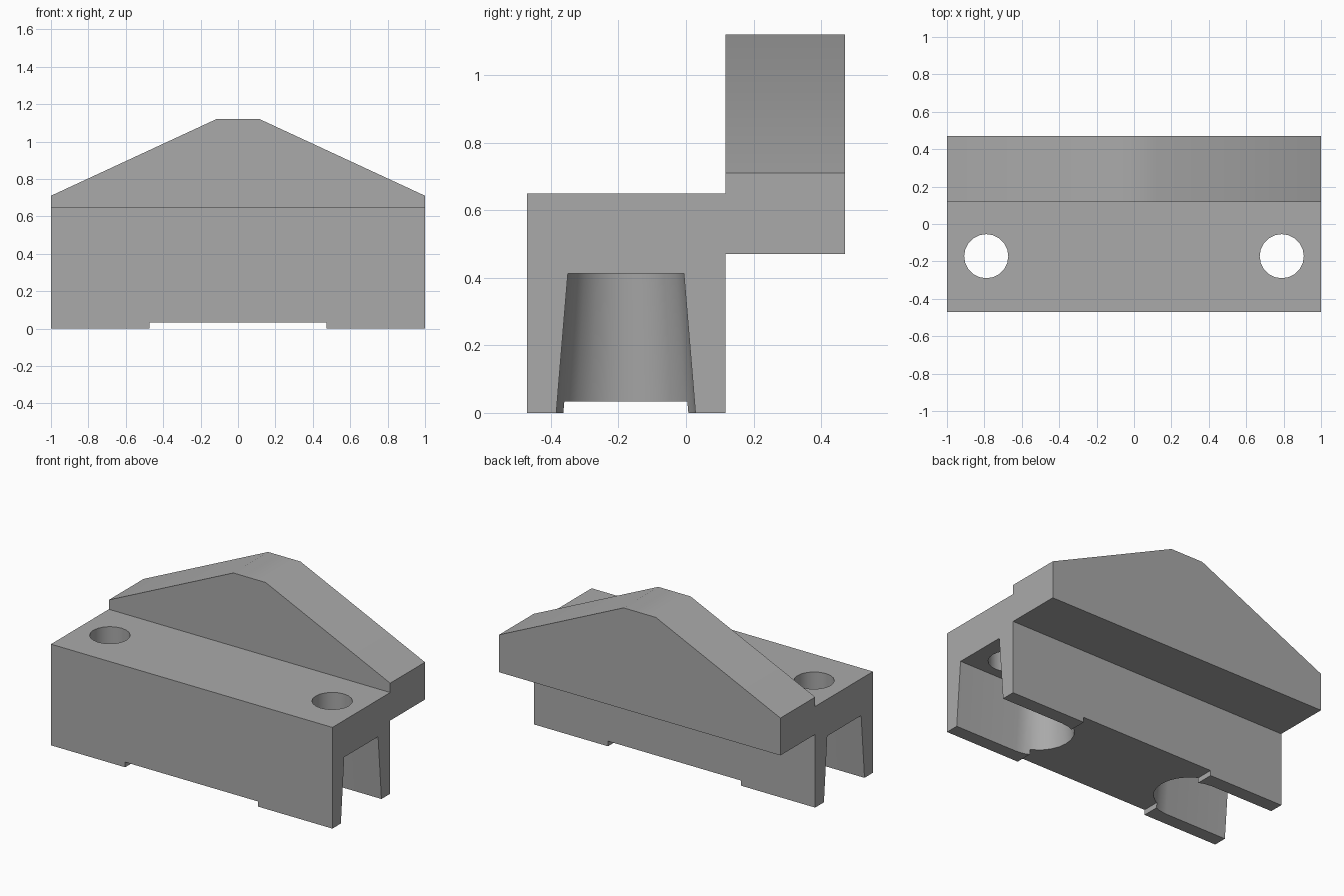
import bpy
import bmesh
import math

if "Cube" in bpy.data.objects:
    bpy.data.objects.remove(bpy.data.objects["Cube"], do_unlink=True)

grey = bpy.data.materials.new("light_grey")
grey.use_nodes = True
colour = (0.4, 0.4, 0.4, 1)
grey.diffuse_color = colour
grey.node_tree.nodes["Principled BSDF"].inputs["Base Color"].default_value = colour


def loft(name, ring_a, ring_b):
    """Closed solid between two matching rings of points."""
    bm = bmesh.new()
    a = [bm.verts.new(p) for p in ring_a]
    b = [bm.verts.new(p) for p in ring_b]
    bm.faces.new(a)
    bm.faces.new(b)
    for i in range(len(a)):
        j = (i + 1) % len(a)
        bm.faces.new((a[i], a[j], b[j], b[i]))
    bmesh.ops.recalc_face_normals(bm, faces=bm.faces)
    mesh = bpy.data.meshes.new(name)
    bm.to_mesh(mesh)
    bm.free()
    mesh.materials.append(grey)
    obj = bpy.data.objects.new(name, mesh)
    bpy.context.collection.objects.link(obj)
    return obj


def cut(target, cutter):
    """Subtract the cutter and discard it."""
    cutter.hide_render = True
    mod = target.modifiers.new("cut", 'BOOLEAN')
    mod.operation = 'DIFFERENCE'
    mod.solver = 'EXACT'
    mod.object = cutter
    bpy.context.view_layer.objects.active = target
    bpy.ops.object.modifier_apply(modifier=mod.name)
    bpy.data.objects.remove(cutter, do_unlink=True)


# Stepped block: low front, tall overhanging back
FRONT, STEP, BACK = -0.47, 0.117, 0.47
profile = [(FRONT, 0), (STEP, 0), (STEP, 0.47), (BACK, 0.47),
           (BACK, 1.12), (STEP, 1.12), (STEP, 0.65), (FRONT, 0.65)]
body = loft("gabled_block", [(-1, y, z) for y, z in profile],
            [(1, y, z) for y, z in profile])

SLOT_Y = -0.178
SLOT_X = 0.56


def slot_ring(side, z):
    """Round-ended slot outline, narrowing with height."""
    r = 0.206 - 0.083 * z
    ring = [(side * 1.1, SLOT_Y - r, z)]
    for i in range(13):
        t = math.pi * (i / 12 - 0.5)
        ring.append((side * (SLOT_X - r * math.cos(t)), SLOT_Y + r * math.sin(t), z))
    ring.append((side * 1.1, SLOT_Y + r, z))
    return ring


def hole_ring(side, z):
    r = 0.118
    return [(side * 0.79 + r * math.cos(math.tau * i / 20),
             -0.172 + r * math.sin(math.tau * i / 20), z) for i in range(20)]


slope = (0.71 - 1.12) / (1 - 0.115)
for side in (-1, 1):
    # Sloping gable shoulder
    wedge = [(x * side, 1.12 + slope * (x - 0.115)) for x in (-0.1, 1.2)]
    wedge.append((1.2 * side, 1.4))
    wedge.append((-0.1 * side, 1.4))
    cut(body, loft("shoulder_cutter", [(x, 0, z) for x, z in wedge],
                   [(x, 0.6, z) for x, z in wedge]))
    # Tapered end slot and the round hole above it
    cut(body, loft("slot_cutter", slot_ring(side, -0.1), slot_ring(side, 0.413)))
    cut(body, loft("hole_cutter", hole_ring(side, 0.3), hole_ring(side, 0.8)))

# Shallow recess under the middle
recess = [(-0.473, -0.1), (0.473, -0.1), (0.473, 0.033), (-0.473, 0.033)]
cut(body, loft("recess_cutter", [(x, -0.6, z) for x, z in recess],
               [(x, 0.3, z) for x, z in recess]))

bpy.ops.object.select_all(action='DESELECT')
body.select_set(True)
bpy.context.view_layer.objects.active = body
bpy.ops.object.shade_smooth_by_angle(angle=math.radians(30))
